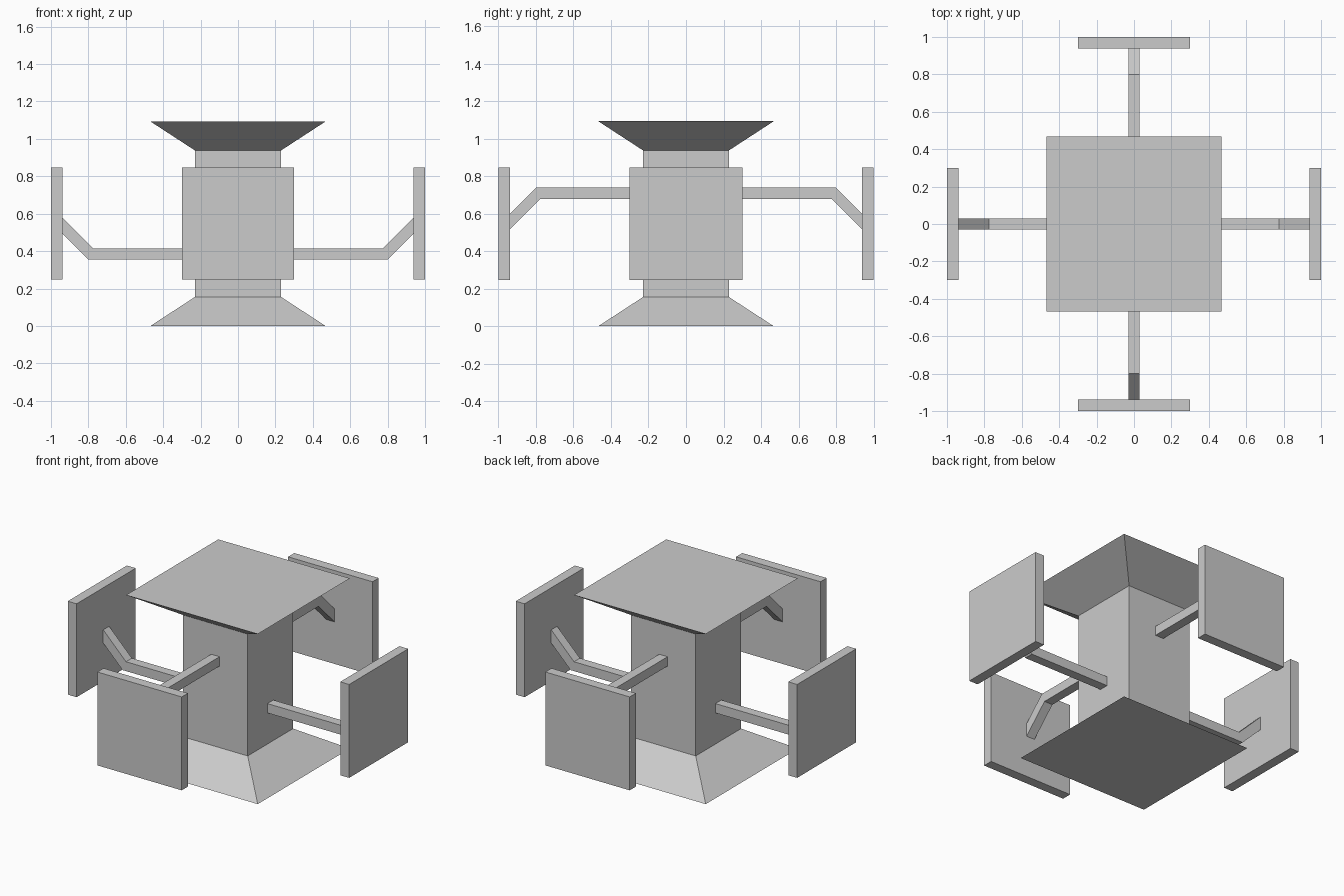
import bpy, bmesh
from math import radians
from mathutils import Matrix

cube = bpy.data.objects.get("Cube")
if cube:
    bpy.data.objects.remove(cube, do_unlink=True)

grey = bpy.data.materials.new("light_grey")
grey.use_nodes = True
GREY = (0.6, 0.6, 0.6, 1)
grey.diffuse_color = GREY
grey.node_tree.nodes["Principled BSDF"].inputs["Base Color"].default_value = GREY

MID = 0.547           # height of the panel centres
REACH = 0.937         # inner face of the panels
CORE = 0.23           # half width of the column


def finish(name, bm, turn=0):
    bmesh.ops.rotate(bm, verts=bm.verts, matrix=Matrix.Rotation(radians(turn), 3, 'Z'))
    bmesh.ops.recalc_face_normals(bm, faces=bm.faces)
    mesh = bpy.data.meshes.new(name)
    bm.to_mesh(mesh)
    bm.free()
    mesh.materials.append(grey)
    obj = bpy.data.objects.new(name, mesh)
    bpy.context.collection.objects.link(obj)
    return obj


def loft(name, sections):
    """Square rings (half width, height) joined into one closed solid."""
    bm = bmesh.new()
    rings = [[bm.verts.new((x * h, y * h, z)) for x, y in
              ((-1, -1), (1, -1), (1, 1), (-1, 1))] for h, z in sections]
    for low, high in zip(rings, rings[1:]):
        for i in range(4):
            j = (i + 1) % 4
            bm.faces.new((low[i], low[j], high[j], high[i]))
    bm.faces.new(rings[0])
    bm.faces.new(rings[-1])
    return finish(name, bm)


def arm(name, turn, side):
    """Bent bar along +x; side = 1 runs high and drops, -1 runs low and rises."""
    outline = [(CORE, 0.192), (0.80, 0.192), (REACH, 0.055),
               (REACH, -0.03), (0.775, 0.132), (CORE, 0.132)]
    bm = bmesh.new()
    face = bm.faces.new([bm.verts.new((x, -0.03, MID + side * z)) for x, z in outline])
    new = bmesh.ops.extrude_face_region(bm, geom=[face])["geom"]
    bmesh.ops.translate(bm, vec=(0, 0.06, 0),
                        verts=[v for v in new if isinstance(v, bmesh.types.BMVert)])
    return finish(name, bm, turn)


def panel(name, turn):
    bm = bmesh.new()
    bmesh.ops.create_cube(bm, size=1)
    bmesh.ops.scale(bm, vec=(1 - REACH, 0.6, 0.6), verts=bm.verts)
    bmesh.ops.translate(bm, vec=((1 + REACH) / 2, 0, MID), verts=bm.verts)
    return finish(name, bm, turn)


# Column with flared base and top
loft("column", [(0.468, 0), (CORE, 0.155), (CORE, 0.938), (0.468, 1.093)])

# Four arms with square end panels: high on front and back, low on the sides
for label, turn, side in (("left", 0, -1), ("back", 90, 1),
                          ("right", 180, -1), ("front", 270, 1)):
    arm(label + "_arm", turn, side)
    panel(label + "_panel", turn)
